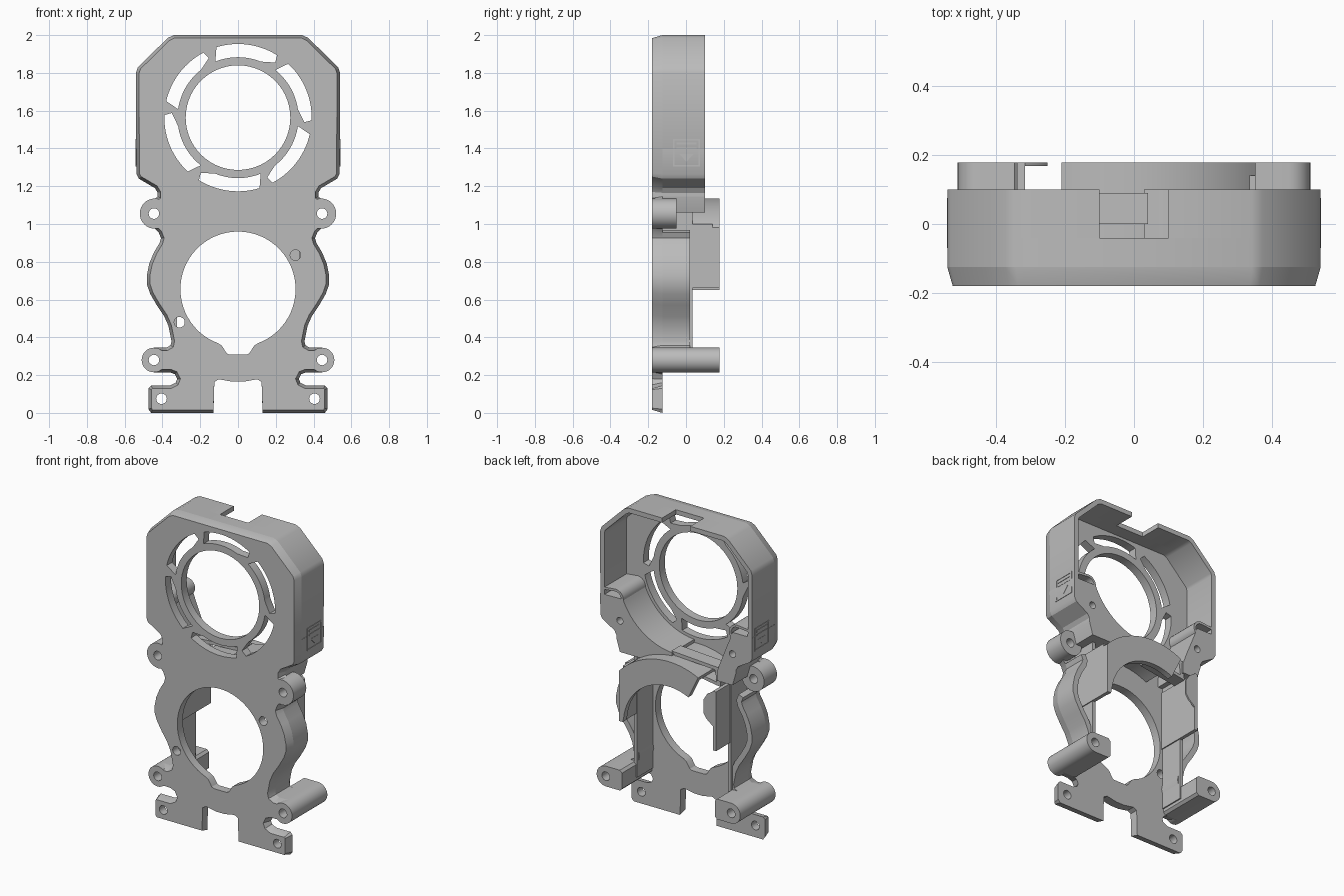
import bpy, bmesh
from math import sin, cos, radians
from mathutils import Vector

if bpy.data.objects.get("Cube"):
    bpy.data.objects.remove(bpy.data.objects["Cube"])

grey = bpy.data.materials.new("plain grey")
grey.use_nodes = True
grey.diffuse_color = (0.5, 0.5, 0.5, 1)
grey.node_tree.nodes["Principled BSDF"].inputs["Base Color"].default_value = (0.5, 0.5, 0.5, 1)

FRONT, FLOOR, RIM, BACK = -0.18, -0.125, 0.10, 0.178


def arc(cx, cz, r, a0, a1, n=16):
    angles = [radians(a0 + (a1 - a0) * i / n) for i in range(n + 1)]
    return [(cx + r * cos(a), cz + r * sin(a)) for a in angles]


def circle(cx, cz, r, n=32):
    return arc(cx, cz, r, 0, 360, n)[:-1]


def rect(x0, x1, z0, z1):
    return [(x0, z0), (x1, z0), (x1, z1), (x0, z1)]


def flip(loop):
    return [(-x, z) for x, z in reversed(loop)]


def inset(path, d, closed=True):
    """Shift a counter-clockwise path inwards by d."""
    pts, out = [Vector(p) for p in path], []
    n = len(pts)
    for i, p in enumerate(pts):
        a = pts[i - 1] if closed or i else p
        b = pts[(i + 1) % n] if closed or i < n - 1 else p
        t0, t1 = (p - a).normalized(), (b - p).normalized()
        n0, n1 = Vector((-t0.y, t0.x)), Vector((-t1.y, t1.x))
        m = (n0 + n1).normalized()
        k = max(m.dot(n0), m.dot(n1), 0.7)
        out.append(tuple(p + m * d / k))
    return out


def band(path, d):
    return list(path) + inset(path, d, False)[::-1]


def finish(name, bm):
    bmesh.ops.recalc_face_normals(bm, faces=bm.faces)
    mesh = bpy.data.meshes.new(name)
    bm.to_mesh(mesh)
    bm.free()
    mesh.materials.append(grey)
    ob = bpy.data.objects.new(name, mesh)
    bpy.context.collection.objects.link(ob)
    bpy.ops.object.select_all(action='DESELECT')
    ob.select_set(True)
    bpy.context.view_layer.objects.active = ob
    bpy.ops.object.shade_smooth_by_angle(angle=radians(28))
    return ob


def solid(name, outer, y0, y1, holes=(), front_rim=None, depth=0.055):
    """Extrude an x-z outline with holes from y0 to y1; front_rim gives a chamfered front."""
    bm = bmesh.new()
    caps = ([], [])
    for k, loop in enumerate([outer, *holes]):
        levels = [(loop, y0), (loop, y1)]
        if front_rim and k == 0:
            levels = [(front_rim, y0), (loop, y0 + depth), (loop, y1)]
        rings = [[bm.verts.new((x, y, z)) for x, z in pts] for pts, y in levels]
        n = len(loop)
        for r0, r1 in zip(rings, rings[1:]):
            for i in range(n):
                j = (i + 1) % n
                bm.faces.new((r0[i], r0[j], r1[j], r1[i]))
        for cap, ring in zip(caps, (rings[0], rings[-1])):
            cap += [bm.edges.get((ring[i], ring[(i + 1) % n])) for i in range(n)]
    for cap in caps:
        bmesh.ops.triangle_fill(bm, use_beauty=True, edges=cap, normal=(0, 1, 0))
    return finish(name, bm)


# Outline of the right half, from the bottom up
foot = [(0.03, 0.165), (0.10, 0.178), (0.125, 0.165), (0.13, 0.0), (0.46, 0.0), (0.475, 0.02),
        (0.475, 0.13), (0.46, 0.145), (0.36, 0.145), (0.33, 0.16), (0.322, 0.18), (0.335, 0.205), (0.36, 0.215)]
waist = [(0.38, 0.345), (0.357, 0.358), (0.352, 0.38), (0.368, 0.46), (0.39, 0.51), (0.43, 0.57),
         (0.465, 0.63), (0.482, 0.68), (0.482, 0.73), (0.47, 0.79), (0.445, 0.85),
         (0.415, 0.90), (0.408, 0.925), (0.42, 0.955)]
shoulder = [(0.425, 1.145), (0.425, 1.165), (0.44, 1.19), (0.525, 1.24), (0.538, 1.265)]
crown = [(0.54, 1.80), (0.53, 1.83), (0.372, 1.985), (0.34, 2.0)]
half = (foot + arc(0.445, 0.28, 0.065, -90, 90) + waist
        + arc(0.44, 1.055, 0.08, -90, 90) + shoulder + crown)
outline = half + flip(half)
# The chamfer runs all round except inside the bottom notch
front_rim = [(p[0], max(p[1], 0.016)) if abs(p[0]) < 0.14 and p[1] < 0.2 else q
             for p, q in zip(outline, inset(outline, 0.016))]

# Face plate openings
fan_z, port_z = 1.563, 0.655
slots = [arc(0, fan_z, 0.39, 107 - t, 58 - t, 14) + arc(0, fan_z, 0.352, 56 - t, 56 - t, 1)[:1]
         + arc(0, fan_z, 0.32, 68 - t, 112 - t, 14) for t in range(0, 360, 60)]
port = arc(0, port_z, 0.305, -70, 250, 56) + [(-0.085, 0.355), (-0.06, 0.315), (-0.045, 0.308),
                                              (0.045, 0.308), (0.06, 0.315), (0.085, 0.355)]
bores = [circle(s * x, z, 0.028, 20) for s in (1, -1)
         for x, z in ((0.405, 0.075), (0.445, 0.28), (0.445, 1.055))]
pins = [circle(0.304, 0.835, 0.028, 20), circle(-0.31, 0.48, 0.028, 20)]
solid("face_plate", outline, FRONT, FLOOR,
      [circle(0, fan_z, 0.277, 56), port, *slots, *bores, *pins], front_rim)

# Housing wall, with the cable notch in the top rim
wall = shoulder + crown + [(0.1, 2.0)]
full = shoulder + crown + flip(shoulder + crown)
lower_boss = arc(0.445, 0.28, 0.065, -90, 90) + [(0.345, 0.345), (0.33, 0.33), (0.33, 0.23), (0.345, 0.215)]
solid("housing_wall_front", band(full, 0.03), FLOOR, -0.04)
for side, f in (("left", list), ("right", flip)):
    solid(f"housing_wall_{side}", f(band(wall, 0.03)), -0.04, RIM)
    # Lower body wall and its straight inner rib
    solid(f"body_wall_{side}", f(band(waist, 0.035)), FLOOR, 0.02)
    solid(f"inner_rib_{side}", f(rect(0.322, 0.345, 0.25, 1.06)), FLOOR, 0.035)
    # Screw bosses
    bore = [f(circle(0.445, 1.055, 0.028, 20))]
    solid(f"upper_boss_{side}", f(circle(0.44, 1.055, 0.08)), FRONT, -0.05, bore)
    bore = [f(circle(0.445, 0.28, 0.028, 20))]
    solid(f"lower_boss_{side}", f(lower_boss), FLOOR, BACK, bore)
    solid(f"lower_boss_front_{side}", f(circle(0.445, 0.28, 0.065)), FRONT, FLOOR, bore)
    # Rounded lip on the inside of the housing wall
    solid(f"housing_lip_{side}", f(band([(0.53, 1.37)] + arc(0.43, 1.40, 0.04, 270, 90, 10)
                                        + [(0.53, 1.43)], 0.015)), FLOOR, RIM)

# Corner blocks that wrap round the fan chamber
left_block = ([(0.03, 1.09), (0.25, 1.06), (0.40, 1.06)] + shoulder + [(0.54, 1.40)]
              + arc(0, fan_z, 0.41, -23, -86, 24))
solid("chamber_block_left", left_block, FLOOR, RIM, [circle(0.40, 1.26, 0.022, 20)])
right_block = flip([(0.29, 1.06), (0.40, 1.06)] + shoulder
                   + [(0.54, 1.40), (0.40, 1.40), (0.385, 1.36), (0.32, 1.20), (0.29, 1.12)])
solid("chamber_block_right", right_block, FLOOR, RIM, [circle(-0.40, 1.26, 0.022, 20)])

# Air duct frame between the chamber and the lower port
solid("duct_frame", [(-0.31, 1.02), (-0.05, 1.06), (0.04, 1.16), (-0.30, 1.14)], 0.0, 0.09,
      [[(-0.28, 1.045), (-0.07, 1.08), (-0.01, 1.135), (-0.27, 1.12)]])

# Curved shroud over the lower port, cut off straight at its outer side
shroud_top = arc(0, port_z, 0.48, 43, 116, 26)
solid("shroud_flange", [(0.325, 0.66), (0.351, 0.66)] + shroud_top + arc(0, port_z, 0.32, 116, 6, 28),
      0.14, BACK)
solid("shroud_wall", band(shroud_top, 0.03), FLOOR, 0.14)
solid("shroud_end_wall", rect(0.328, 0.351, 0.66, 1.0), FLOOR, 0.14)

# Bracket on the other side of the port
solid("bracket_wall", rect(-0.338, -0.315, 0.65, 1.03), FLOOR, BACK)
solid("bracket_flange", [(-0.32, 0.80), (-0.27, 0.84), (-0.25, 0.87), (-0.25, 0.96),
                         (-0.275, 1.0), (-0.32, 1.03)], 0.168, BACK)

# Raised markings on both side walls: frame, bars and a triangle
marks = {
    "frame": [rect(-0.07, 0.075, 1.305, 1.45), rect(-0.062, 0.067, 1.313, 1.442)],
    "upper_bar": [rect(-0.05, 0.055, 1.42, 1.432)],
    "lower_bar": [rect(-0.05, 0.055, 1.396, 1.404)],
    "triangle": [[(-0.035, 1.37), (0.0025, 1.33), (0.04, 1.37)]],
}
for side, s in (("left", 1), ("right", -1)):
    for label, loops in marks.items():
        ob = solid(f"side_mark_{label}_{side}", loops[0], -0.003, 0.003, loops[1:])
        ob.rotation_euler.z = radians(90)
        ob.location.x = s * 0.5385
